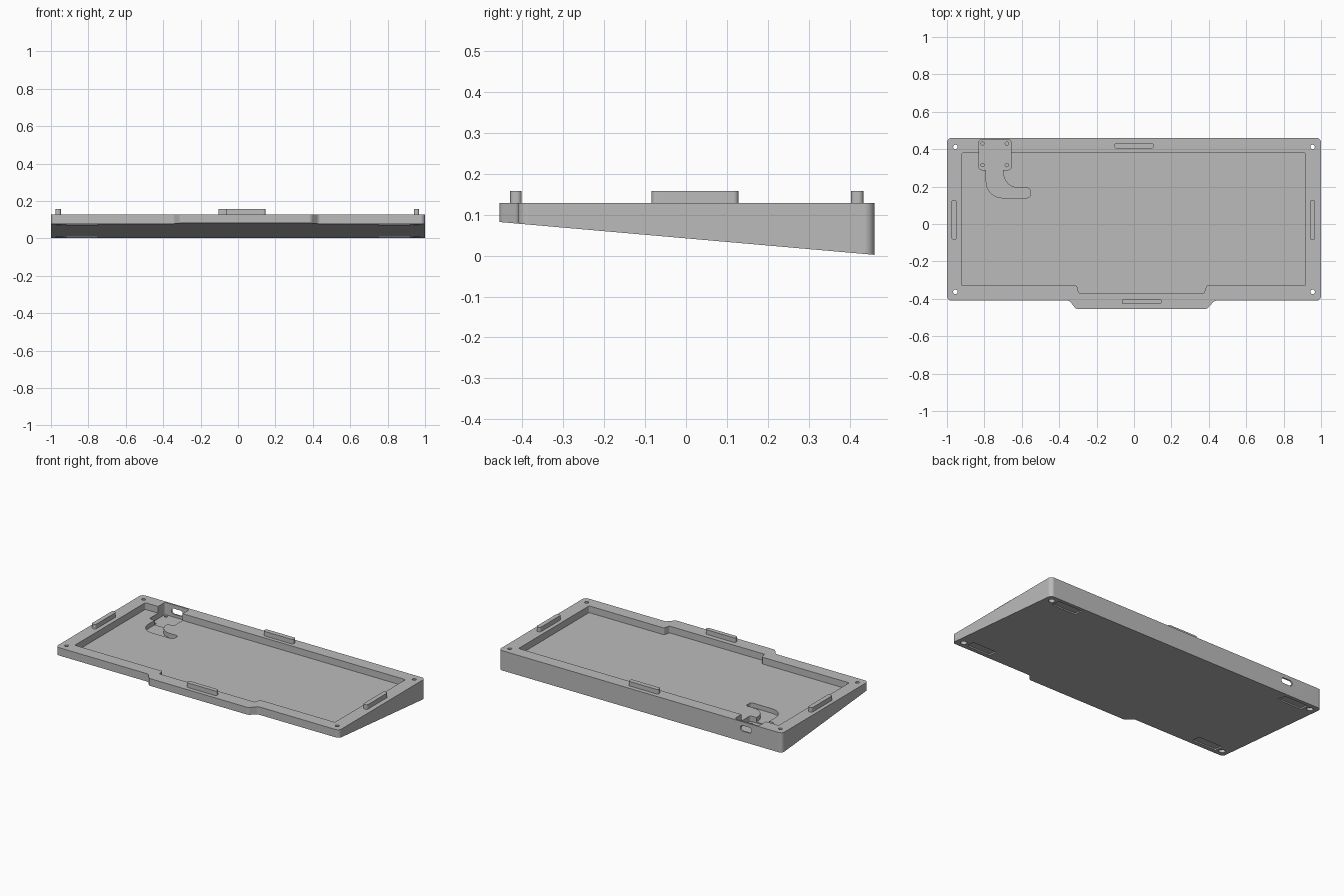
import bpy, bmesh, math
from mathutils import Vector, Matrix

cube = bpy.data.objects.get("Cube")
if cube:
    bpy.data.objects.remove(cube, do_unlink=True)

TOP, FLOOR = 0.128, 0.085

grey = bpy.data.materials.new("matte_grey")
grey.use_nodes = True
colour = (0.5, 0.5, 0.5, 1)
grey.diffuse_color = colour
grey.node_tree.nodes["Principled BSDF"].inputs["Base Color"].default_value = colour


def underside(y):
    """Height of the sloping underside."""
    return 0.002 + 0.0875 * (0.457 - y)


def fillet(points, radius, steps=8):
    """Round every corner of a polygon with a tangent arc."""
    out = []
    for i, p in enumerate(points):
        p = Vector(p)
        a = (Vector(points[i - 1]) - p).normalized()
        b = (Vector(points[(i + 1) % len(points)]) - p).normalized()
        half = a.angle(b) / 2
        centre = p + (a + b).normalized() * radius / math.sin(half)
        start = p + a * radius / math.tan(half) - centre
        end = p + b * radius / math.tan(half) - centre
        sweep = start.angle_signed(end)
        for k in range(steps + 1):
            t = -sweep * k / steps
            out.append(centre + Matrix.Rotation(t, 2) @ start)
    return out


def box(x0, x1, y0, y1):
    return [(x0, y0), (x1, y0), (x1, y1), (x0, y1)]


def circle(x, y, r, n=24):
    return [(x + r * math.cos(math.tau * k / n), y + r * math.sin(math.tau * k / n)) for k in range(n)]


def prism(name, outline, z0, z1):
    """Extrude an outline from z0 (a number or a rule of y) up to z1."""
    low = z0 if callable(z0) else lambda y: z0
    bm = bmesh.new()
    bottom = [bm.verts.new((x, y, low(y))) for x, y in outline]
    top = [bm.verts.new((x, y, z1)) for x, y in outline]
    bm.faces.new(bottom[::-1])
    bm.faces.new(top)
    n = len(outline)
    for i in range(n):
        j = (i + 1) % n
        bm.faces.new((bottom[i], bottom[j], top[j], top[i]))
    bmesh.ops.recalc_face_normals(bm, faces=bm.faces)
    mesh = bpy.data.meshes.new(name)
    bm.to_mesh(mesh)
    bm.free()
    mesh.materials.append(grey)
    ob = bpy.data.objects.new(name, mesh)
    bpy.context.collection.objects.link(ob)
    return ob


def cut(target, cutter):
    cutter.hide_render = True
    mod = target.modifiers.new("cut", "BOOLEAN")
    mod.operation = "DIFFERENCE"
    mod.solver = "EXACT"
    mod.object = cutter
    bpy.context.view_layer.objects.active = target
    bpy.ops.object.modifier_apply(modifier=mod.name)
    bpy.data.objects.remove(cutter, do_unlink=True)


def smooth(ob):
    bpy.ops.object.select_all(action="DESELECT")
    ob.select_set(True)
    bpy.context.view_layer.objects.active = ob
    bpy.ops.object.shade_smooth_by_angle(angle=math.radians(25))
    mod = ob.modifiers.new("even_normals", "WEIGHTED_NORMAL")
    mod.keep_sharp = True


# Wedge-shaped case with a shallow lip at the front
outline = [(-1, -0.41), (-0.345, -0.41), (-0.31, -0.455), (0.39, -0.455),
           (0.43, -0.41), (1, -0.41), (1, 0.46), (-1, 0.46)]
case = prism("case", fillet(outline, 0.025), underside, TOP)

# Main tray
tray = [(-0.92, -0.33), (-0.305, -0.33), (-0.295, -0.37), (0.375, -0.37),
        (0.387, -0.33), (0.915, -0.33), (0.915, 0.38), (-0.92, 0.38)]
cut(case, prism("tray_cutter", fillet(tray, 0.006, 4), FLOOR, 0.2))

# Pocket for the small circuit board, with its screw holes
cut(case, prism("board_cutter", fillet(box(-0.83, -0.657, 0.29, 0.45), 0.015), 0.05, 0.2))
for x in (-0.81, -0.68):
    for y in (0.315, 0.43):
        cut(case, prism("board_screw_cutter", circle(x, y, 0.009, 16), 0.025, 0.1))

# Curved cable channel
def arc(x, y, r):
    return [(x - r * math.cos(t * math.pi / 16), y - r * math.sin(t * math.pi / 16)) for t in range(9)]

end = [(-0.57 + 0.014 * math.sin(t * math.pi / 8), y - s * 0.014 * math.cos(t * math.pi / 8))
       for y, s, r in ((0.154, 1, range(5)), (0.178, -1, range(4, -1, -1))) for t in r]
channel = [(-0.79, 0.3)] + arc(-0.705, 0.225, 0.085) + end + arc(-0.615, 0.277, 0.085)[::-1] + [(-0.7, 0.3)]
cut(case, prism("channel_cutter", channel, 0.056, 0.2))

# Cable port through the back wall
port = prism("port_cutter", fillet(box(-0.785, -0.705, 0.068, 0.104), 0.0175), -0.5, -0.4)
port.data.transform(Matrix.Rotation(math.pi / 2, 4, "X"))
cut(case, port)

# Corner screw holes with counterbores, and foot recesses underneath
for side in (-1, 1):
    for y, foot_y in ((0.412, 0.405), (-0.363, -0.35)):
        cut(case, prism("screw_cutter", circle(side * 0.955, y, 0.012), -0.1, 0.2))
        cut(case, prism("counterbore_cutter", circle(side * 0.955, y, 0.019), -0.1, underside(y) + 0.02))
        foot = box(side * 0.835 - 0.085, side * 0.835 + 0.085, foot_y - 0.03, foot_y + 0.03)
        cutter = prism("foot_cutter", fillet(foot, 0.006, 4), -0.1, 0)
        for v in cutter.data.vertices:
            if v.co.z > -0.05:
                v.co.z = underside(v.co.y) + 0.008
        cut(case, cutter)
smooth(case)

# Raised locating ridges on the rim
ridges = {
    "back_ridge": box(-0.105, 0.105, 0.403, 0.433),
    "front_ridge": box(-0.065, 0.147, -0.429, -0.401),
    "right_ridge": box(-0.976, -0.947, -0.084, 0.128),
    "left_ridge": box(0.94, 0.969, -0.084, 0.128),
}
for name, shape in ridges.items():
    smooth(prism(name, fillet(shape, 0.012), TOP - 0.004, 0.157))
